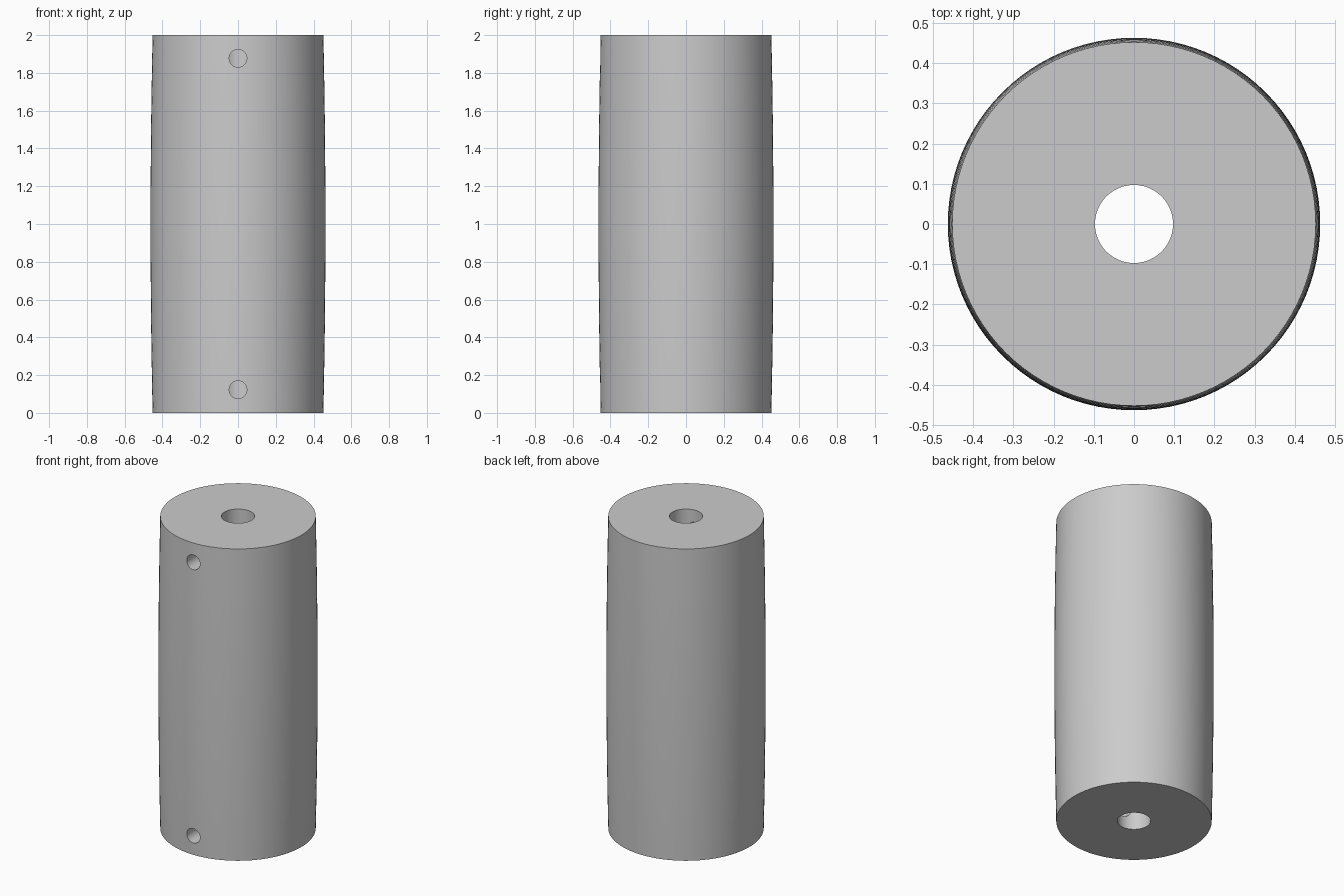
import bpy, bmesh, math
from mathutils import Matrix

if "Cube" in bpy.data.objects:
    bpy.data.objects.remove(bpy.data.objects["Cube"])

SIDES = 96
R_END, R_MID, R_BORE, R_HOLE = 0.452, 0.463, 0.097, 0.047

grey = bpy.data.materials.new("plain grey")
grey.diffuse_color = (0.6, 0.6, 0.6, 1)
grey.use_nodes = True
grey.node_tree.nodes["Principled BSDF"].inputs["Base Color"].default_value = grey.diffuse_color

# Crowned roller body: a closed wall profile spun round z
STEPS = 16
profile = [(R_BORE, 0)]
for i in range(STEPS + 1):
    t = i / STEPS
    profile.append((R_MID - (R_MID - R_END) * (2 * t - 1) ** 2, 2 * t))
profile.append((R_BORE, 2))

bm = bmesh.new()
rings = []
for s in range(SIDES):
    a = 2 * math.pi * s / SIDES
    rings.append([bm.verts.new((r * math.cos(a), r * math.sin(a), z)) for r, z in profile])
n = len(profile)
for s in range(SIDES):
    a, b = rings[s], rings[(s + 1) % SIDES]
    for i in range(n):
        j = (i + 1) % n
        bm.faces.new((a[i], b[i], b[j], a[j]))
bmesh.ops.recalc_face_normals(bm, faces=bm.faces)
mesh = bpy.data.meshes.new("roller")
bm.to_mesh(mesh)
bm.free()
mesh.materials.append(grey)
roller = bpy.data.objects.new("roller", mesh)
bpy.context.collection.objects.link(roller)

# Set screw holes: drilled from the front into the bore near each end
bm = bmesh.new()
for z in (0.123, 1.877):
    place = Matrix.Translation((0, -0.3, z)) @ Matrix.Rotation(math.pi / 2, 4, 'X')
    bmesh.ops.create_cone(bm, cap_ends=True, segments=32, radius1=R_HOLE,
                          radius2=R_HOLE, depth=0.56, matrix=place)
cut_mesh = bpy.data.meshes.new("hole_cutter")
bm.to_mesh(cut_mesh)
bm.free()
cut_mesh.materials.append(grey)
cutter = bpy.data.objects.new("hole_cutter", cut_mesh)
bpy.context.collection.objects.link(cutter)
cutter.hide_render = True

drill = roller.modifiers.new("screw_holes", 'BOOLEAN')
drill.operation = 'DIFFERENCE'
drill.solver = 'EXACT'
drill.object = cutter

bpy.context.view_layer.objects.active = roller
roller.select_set(True)
bpy.ops.object.modifier_apply(modifier=drill.name)
bpy.data.objects.remove(cutter)
bpy.ops.object.shade_smooth_by_angle(angle=math.radians(30))
